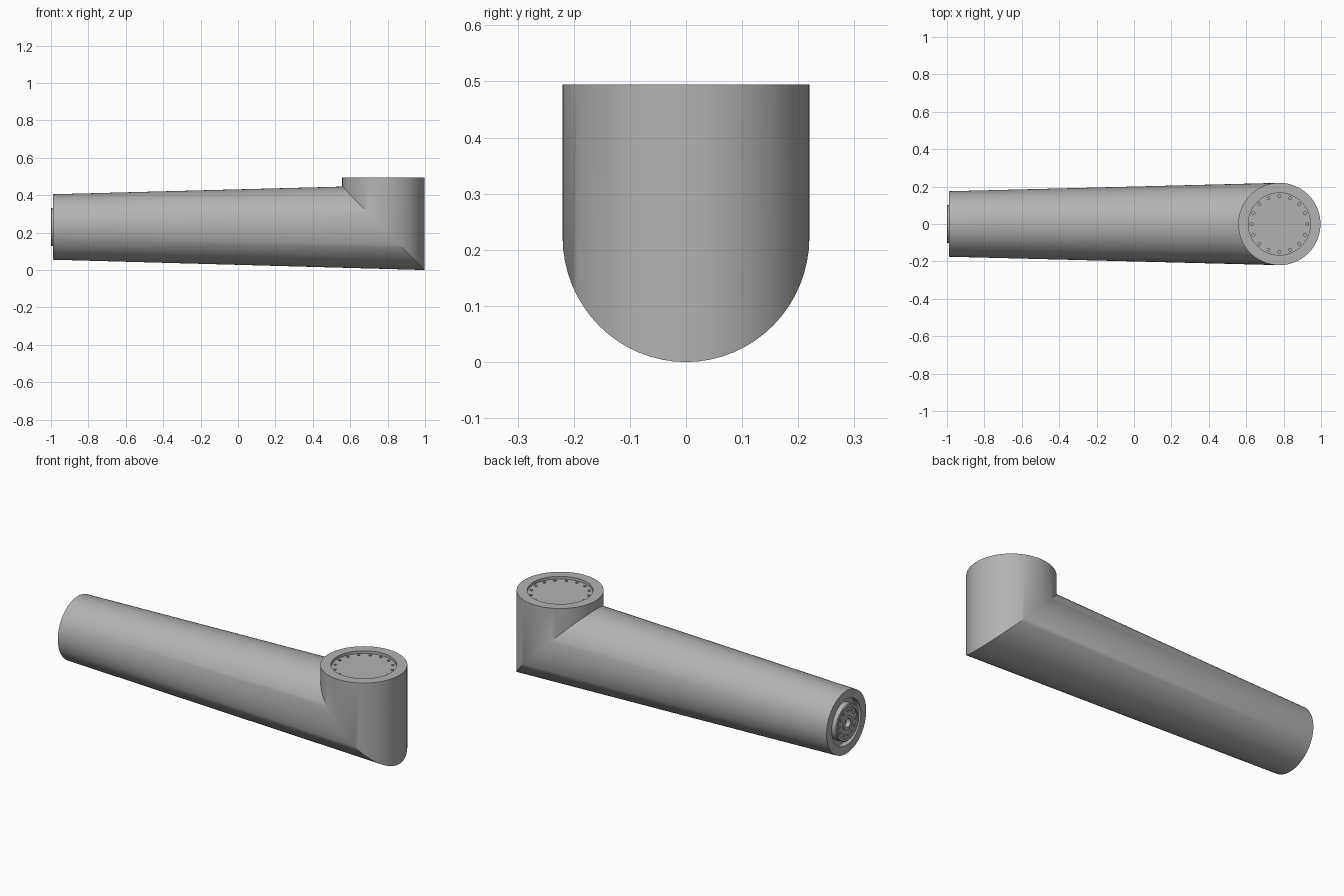
import bpy, bmesh
from math import sin, cos, tau, radians
from mathutils import Matrix

if "Cube" in bpy.data.objects:
    bpy.data.objects.remove(bpy.data.objects["Cube"])

SEG = 64
ELBOW_X, ELBOW_R, TOP = 0.777, 0.22, 0.495
ARM_Z = 0.23


def material(name, value):
    mat = bpy.data.materials.new(name)
    mat.use_nodes = True
    mat.diffuse_color = (value, value, value, 1)
    mat.node_tree.nodes["Principled BSDF"].inputs["Base Color"].default_value = (value, value, value, 1)
    return mat


grey = material("light grey", 0.45)
angles = [tau * i / SEG for i in range(SEG)]


def arm_ring(x, r):
    return [(x, r * sin(a), ARM_Z - r * cos(a)) for a in angles]


def column_ring(z, r):
    return [(ELBOW_X + r * cos(a), r * sin(a), z) for a in angles]


def finish(name, bm):
    bmesh.ops.recalc_face_normals(bm, faces=bm.faces)
    mesh = bpy.data.meshes.new(name)
    bm.to_mesh(mesh)
    bm.free()
    mesh.materials.append(grey)
    obj = bpy.data.objects.new(name, mesh)
    bpy.context.collection.objects.link(obj)
    return obj


def smooth(obj):
    bpy.ops.object.select_all(action="DESELECT")
    obj.select_set(True)
    bpy.context.view_layer.objects.active = obj
    bpy.ops.object.shade_smooth_by_angle(angle=radians(30))


def loft(name, rings):
    """Bridge matching rings and cap both ends."""
    bm = bmesh.new()
    loops = [[bm.verts.new(p) for p in ring] for ring in rings]
    for low, high in zip(loops, loops[1:]):
        for i in range(SEG):
            j = (i + 1) % SEG
            bm.faces.new((low[i], low[j], high[j], high[i]))
    bm.faces.new(loops[0])
    bm.faces.new(loops[-1])
    return finish(name, bm)


def studs(name, count, orbit, radius, depth, frame):
    """Circle of small cylinders around the z axis of a frame."""
    bm = bmesh.new()
    for i in range(count):
        a = tau * i / count
        place = frame @ Matrix.Translation((orbit * cos(a), orbit * sin(a), 0))
        bmesh.ops.create_cone(bm, cap_ends=True, segments=12, radius1=radius,
                              radius2=radius, depth=depth, matrix=place)
    return finish(name, bm)


# Tapered arm mitred into the upright elbow, with a recess at each end
mitre = [(ELBOW_X + ELBOW_R * cos(a), ELBOW_R * sin(a), 0.223 - 0.223 * cos(a)) for a in angles]
floor_z = TOP - 0.015
body = loft("arm_link", [
    arm_ring(-0.96, 0.128), arm_ring(-0.99, 0.128), arm_ring(-0.99, 0.175),
    mitre,
    column_ring(TOP, ELBOW_R), column_ring(TOP, 0.166), column_ring(floor_z, 0.166),
])

# Ring of bolt holes in the elbow flange
cutter = studs("bolt_hole_cutter", 16, 0.149, 0.008, 0.03,
               Matrix.Translation((ELBOW_X, 0, floor_z)))
cutter.hide_render = True
cut = body.modifiers.new("bolt_holes", "BOOLEAN")
cut.object = cutter
cut.solver = "EXACT"
bpy.context.view_layer.objects.active = body
bpy.ops.object.modifier_apply(modifier=cut.name)
bpy.data.objects.remove(cutter)
smooth(body)

# Stepped drive hub with a centre bore in the small end
hub = loft("drive_hub", [arm_ring(x, r) for x, r in (
    (-0.955, 0.102), (-0.997, 0.102), (-1.0, 0.099), (-1.0, 0.085),
    (-0.994, 0.085), (-0.994, 0.04), (-1.0, 0.04), (-1.0, 0.024), (-0.975, 0.024))])
smooth(hub)

# Bolt heads on the hub face
hub_frame = Matrix.Translation((-0.995, 0, ARM_Z)) @ Matrix.Rotation(radians(90), 4, "Y")
smooth(studs("hub_bolts", 12, 0.068, 0.007, 0.008, hub_frame))
